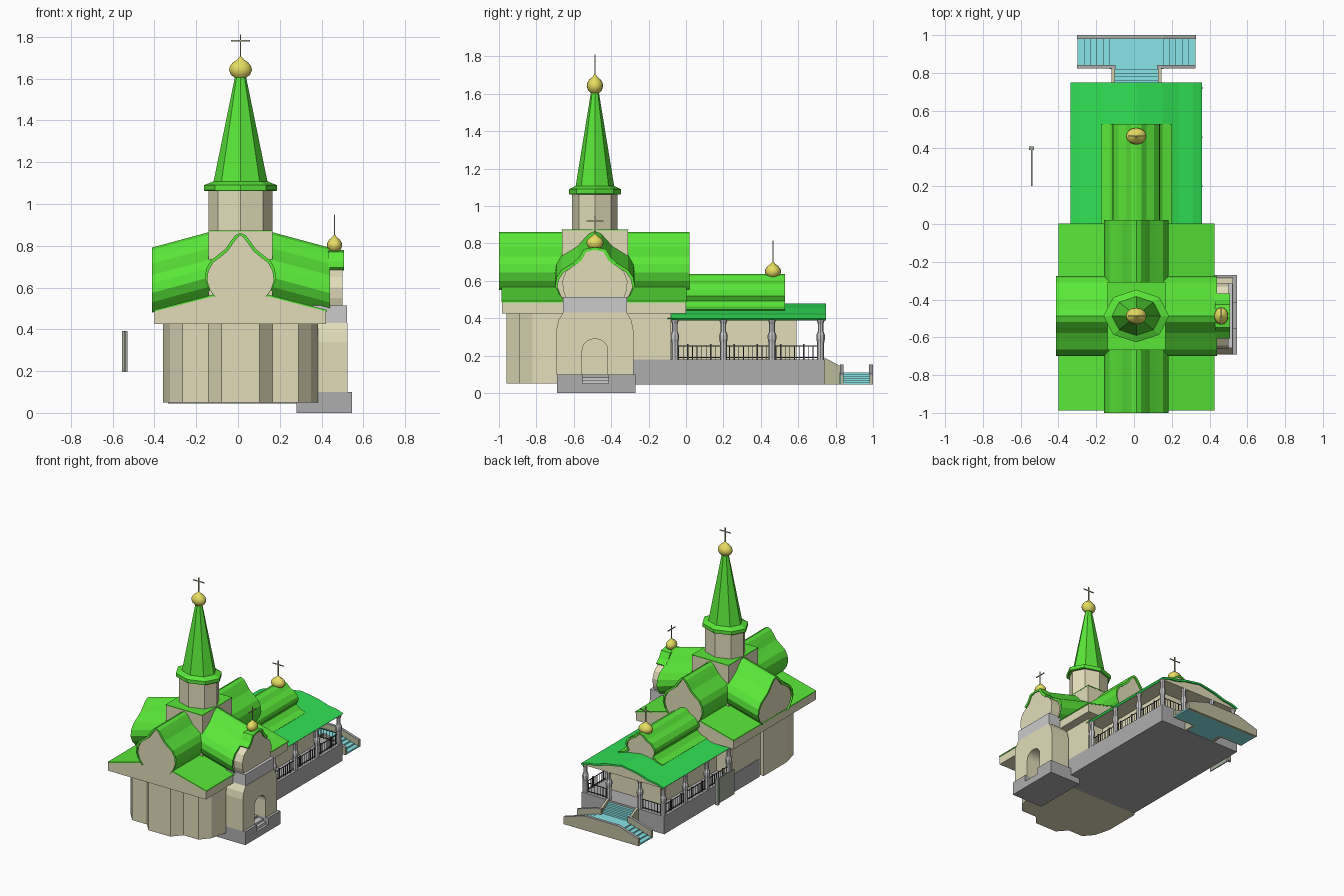
import bpy, bmesh, math
from mathutils import Vector

if "Cube" in bpy.data.objects:
    bpy.data.objects.remove(bpy.data.objects["Cube"])

CX, CY = 0.012, -0.487          # church axis and tower centre


def mat(name, r, g, b):
    m = bpy.data.materials.new(name)
    m.diffuse_color = (r, g, b, 1)
    m.use_nodes = True
    m.node_tree.nodes["Principled BSDF"].inputs["Base Color"].default_value = m.diffuse_color
    return m


GREEN = mat("roof_green", 0.10, 0.80, 0.04)
GREEN2 = mat("porch_green", 0.03, 0.75, 0.09)
TAN = mat("wall_tan", 0.76, 0.72, 0.49)
OLIVE = mat("stair_olive", 0.50, 0.50, 0.33)
GOLD = mat("gold", 0.80, 0.72, 0.12)
CYAN = mat("step_cyan", 0.25, 0.78, 0.80)
STONE = mat("stone", 0.42, 0.42, 0.42)
PALE = mat("pale_stone", 0.66, 0.66, 0.66)
BLACK = mat("iron", 0.06, 0.06, 0.06)
PANEL = mat("panel_grey_green", 0.36, 0.42, 0.34)


def finish(name, bm, m):
    bmesh.ops.recalc_face_normals(bm, faces=bm.faces)
    me = bpy.data.meshes.new(name)
    bm.to_mesh(me)
    bm.free()
    me.materials.append(m)
    ob = bpy.data.objects.new(name, me)
    bpy.context.collection.objects.link(ob)
    return ob


def add_box(bm, x0, x1, y0, y1, z0, z1):
    r = bmesh.ops.create_cube(bm, size=1)
    for v in r["verts"]:
        v.co = Vector(((x0 + x1) / 2 + v.co.x * (x1 - x0), (y0 + y1) / 2 + v.co.y * (y1 - y0),
                       (z0 + z1) / 2 + v.co.z * (z1 - z0)))


def boxes(name, m, *dims):
    bm = bmesh.new()
    for d in dims:
        add_box(bm, *d)
    return finish(name, bm, m)


def prism(name, pts, axis, a, b, m, zf=None):
    """Extrude a 2D outline along an axis; zf adds a height offset from x."""
    bm = bmesh.new()
    place = {"x": lambda p, t: (t, p[0], p[1]), "y": lambda p, t: (p[0], t, p[1]),
             "z": lambda p, t: (p[0], p[1], t)}[axis]
    ends = [[bm.verts.new(place(p, t)) for p in pts] for t in (a, b)]
    bm.faces.new(ends[0])
    bm.faces.new(ends[1])
    for i in range(len(pts)):
        j = (i + 1) % len(pts)
        bm.faces.new((ends[0][i], ends[0][j], ends[1][j], ends[1][i]))
    if zf:
        for v in bm.verts:
            v.co.z += zf(v.co.x)
    return finish(name, bm, m)


def sym(half, c, grow=0.0):
    """Mirror a half profile listed from foot to apex about c."""
    left = [(c - x - (grow if x > 0 else 0), z + grow) for x, z in half]
    right = [(c + x + grow, z + grow) for x, z in reversed(half) if x > 0]
    return left + right


def vault(name, half, c, axis, a, b, t, m, inset=0.012, zf=None):
    """Green roof shell over a tan gable-ended core."""
    prism(name + "_roof", sym(half, c) + sym(half, c, -t)[::-1], axis, a, b, m, zf)
    prism(name + "_gable", sym(half, c, -t), axis, a + inset, b - inset, TAN, zf)


def lathe(name, prof, x, y, sx, sy, n, m, smooth=False):
    bm = bmesh.new()
    rings = [[bm.verts.new((x + sx * r * math.cos(2 * math.pi * k / n),
                            y + sy * r * math.sin(2 * math.pi * k / n), z)) for k in range(n)] for r, z in prof]
    for p, q in zip(rings, rings[1:]):
        for k in range(n):
            bm.faces.new((p[k], p[(k + 1) % n], q[(k + 1) % n], q[k]))
    bm.faces.new(rings[0])
    bm.faces.new(rings[-1])
    for f in bm.faces:
        f.smooth = smooth and len(f.verts) == 4
    return finish(name, bm, m)


def cupola(name, x, y, z, rx, ry, h, top, along):
    prof = [(0.55, 0), (0.85, 0.15), (1, 0.36), (0.92, 0.55), (0.65, 0.73), (0.3, 0.86), (0.08, 1)]
    lathe(name + "_dome", [(r, z + k * h) for r, k in prof], x, y, rx, ry, 16, GOLD, True)
    w, d = 0.003, 0.045
    bx, by = (d, w) if along == "x" else (w, d)
    boxes(name + "_cross", OLIVE, (x - w, x + w, y - w, y + w, z + h * 0.9, top),
          (x - bx, x + bx, y - by, y + by, top - 0.032, top - 0.026))


# apse and hall walls
half = [(0.37, -0.42), (0.37, -0.70), (0.338, -0.82), (0.278, -0.89), (0.153, -0.89), (0.092, -0.96)]
plan = [(CX + x, y) for x, y in half] + [(CX - x, y) for x, y in reversed(half)]
prism("apse_walls", plan, "z", 0.05, 0.43, TAN)
boxes("hall_walls", TAN, (-0.33, 0.355, -0.45, -0.08, 0.05, 0.43))
boxes("rear_hall_walls", TAN, (-0.20, 0.225, -0.1, 0.59, 0.17, 0.42))

# main eave and low-pitch roof
prism("main_eave", [(-0.40, 0.425), (0.42, 0.425), (0.42, 0.488), (0.15, 0.56), (-0.13, 0.56), (-0.40, 0.488)],
      "y", -0.985, 0.0, TAN)
for nm, s in (("left", -1), ("right", 1)):
    prism(nm + "_roof_slope", [(CX + s * 0.413, 0.485), (CX + s * 0.413, 0.493), (CX + s * 0.12, 0.569),
                               (CX + s * 0.12, 0.56)], "y", -0.987, 0.002, GREEN)

# onion-shaped barrel roofs: long one level, side ones sloping outward
onion = [(0.128, 0.562), (0.155, 0.60), (0.170, 0.645), (0.164, 0.69), (0.142, 0.73), (0.105, 0.758),
         (0.072, 0.785), (0.048, 0.82), (0.025, 0.85), (0, 0.862)]
vault("long_barrel", onion, CX, "y", -1.0, 0.02, 0.011, GREEN)
wide = [(x * 1.25, z + 0.006) for x, z in onion]
tilt = lambda x: -0.27 * max(0, abs(x - CX) - 0.14)
vault("left_barrel", wide, CY, "x", -0.412, -0.128, 0.012, GREEN, zf=tilt)
vault("right_barrel", wide, CY, "x", 0.152, 0.44, 0.012, GREEN, zf=tilt)

# tower, spire
boxes("tower_base", TAN, (-0.14, 0.165, -0.664, -0.31, 0.5, 0.868))
boxes("tower_base_cover", GREEN, (-0.141, 0.166, -0.666, -0.308, 0.868, 0.874))
lathe("tower_drum", [(1, 0.87), (1, 1.07)], CX, CY, 0.152, 0.122, 8, TAN)
lathe("tower_spire", [(0.98, 1.062), (1, 1.066), (1, 1.09), (0.74, 1.108), (0.15, 1.61)],
      CX, CY, 0.174, 0.139, 8, GREEN)
cupola("tower", CX, CY, 1.605, 0.055, 0.044, 0.10, 1.81, "x")

# right side entrance
boxes("side_plinth", STONE, (0.28, 0.46, -0.69, -0.27, 0, 0.10), (0.46, 0.545, -0.69, -0.553, 0, 0.10),
      (0.46, 0.545, -0.415, -0.27, 0, 0.10), (0.46, 0.545, -0.553, -0.415, 0, 0.05))
boxes("side_steps", PALE, (0.46, 0.525, -0.553, -0.415, 0.05, 0.067), (0.46, 0.503, -0.553, -0.415, 0.067, 0.084))
arch = [(CY + 0.068 * math.cos(a), 0.23 + 0.06 * math.sin(a)) for a in
        [math.pi * k / 10 for k in range(11)]]
flank = [(-0.205, 0.10), (-0.205, 0.34), (-0.195, 0.39), (-0.17, 0.43)]
outer = [(CY + y, z) for y, z in flank] + [(CY - y, z) for y, z in reversed(flank)]
prism("side_arch_porch", outer + [(CY + 0.068, 0.10)] + arch + [(CY - 0.068, 0.10)], "x", 0.37, 0.525, TAN)
boxes("side_band", PALE, (0.36, 0.522, -0.657, -0.315, 0.43, 0.515))
bell = [(0.165, 0.515), (0.180, 0.56), (0.184, 0.61), (0.165, 0.66), (0.12, 0.695), (0.085, 0.725), (0.06, 0.77), (0, 0.78)]
prism("side_gable", sym(bell, CY, -0.01), "x", 0.40, 0.50, TAN)
cap = bell[4:]
prism("side_gable_cap", sym(cap, CY) + sym(cap, CY, -0.014)[::-1], "x", 0.43, 0.508, GREEN)
cupola("side", 0.462, CY, 0.772, 0.037, 0.046, 0.08, 0.95, "y")

# rear gallery floor, ceiling, roofs
boxes("gallery_base", STONE, (-0.335, 0.36, -0.40, 0.74, 0.045, 0.18))
boxes("gallery_ceiling", TAN, (-0.32, 0.345, -0.09, 0.735, 0.388, 0.402))
low = [(0.348, 0.40), (0.30, 0.418), (0.225, 0.428), (0.14, 0.455), (0, 0.478)]
vault("gallery", low, CX, "y", -0.10, 0.748, 0.012, GREEN2)
small = [(0.188, 0.448), (0.14, 0.462), (0.108, 0.492), (0.125, 0.52), (0.122, 0.55), (0.095, 0.582),
         (0.055, 0.602), (0.028, 0.628), (0, 0.636)]
vault("rear_barrel", small, CX, "y", -0.05, 0.53, 0.01, GREEN)
cupola("rear", CX, 0.465, 0.617, 0.054, 0.044, 0.085, 0.815, "x")

# gallery columns
XL, XR = -0.315, 0.34
spots = [(x, y) for x in (XL, XR) for y in (-0.06, 0.20, 0.46, 0.72)] + [(-0.118, 0.72), (0.142, 0.72)]
for i, (x, y) in enumerate(spots):
    lathe(f"column_{i}", [(0.019, 0.18), (0.019, 0.27), (0.023, 0.29), (0.023, 0.31), (0.015, 0.33), (0.015, 0.37),
                          (0.02, 0.385), (0.02, 0.39)], x, y, 1, 1, 8, PALE)

# iron railings
rails = []
W = 0.0022
for x in (XL, XR):
    for z in (0.19, 0.252):
        rails.append((x - W, x + W, -0.05, 0.71, z - W, z + W))
    for k in range(31):
        y, w = -0.04 + k * 0.0248, (0.004 if k % 5 == 2 else 0.0018)
        rails.append((x - w, x + w, y - w, y + w, 0.18, 0.262 if k % 5 == 2 else 0.252))
for x0, x1 in ((XL, -0.118), (0.142, XR)):
    for z in (0.19, 0.252):
        rails.append((x0, x1, 0.72 - W, 0.72 + W, z - W, z + W))
    for k in range(1, 8):
        x = x0 + (x1 - x0) * k / 8
        rails.append((x - 0.0018, x + 0.0018, 0.718, 0.722, 0.18, 0.252))
boxes("gallery_railings", BLACK, *rails)

# rear stair: straight flight, landing, two side flights
steps = [(-0.105, 0.13, 0.74, 0.76 + k * 0.02, 0.05, 0.166 - k * 0.014) for k in range(4)]
steps.append((-0.13, 0.155, 0.82, 0.98, 0.045, 0.11))
for k in range(1, 6):
    d = k * 0.034
    steps.append((-0.13 - d, 0.155 + d, 0.835, 0.98, 0.045, 0.11 - k * 0.0105))
boxes("rear_steps", CYAN, *steps)
for nm, x in (("left", -0.118), ("right", 0.128)):
    prism(nm + "_stair_cheek", [(0.74, 0.045), (0.84, 0.045), (0.84, 0.145), (0.82, 0.147), (0.74, 0.19)],
          "x", x, x + 0.018, OLIVE)


def parapet(name, pts, y0, y1):
    prism(name, pts, "y", y0, y1, OLIVE)
    top = pts[1:-1]
    prism(name + "_coping", top + [(x, z + 0.006) for x, z in reversed(top)], "y", y0 - 0.001, y1, STONE)


parapet("outer_parapet", [(-0.302, 0.045), (-0.302, 0.095), (-0.13, 0.148), (0.155, 0.148), (0.327, 0.095),
                          (0.327, 0.045)], 0.98, 1.0)
for nm, s in (("left", -1), ("right", 1)):
    parapet(nm + "_inner_parapet", [(CX + s * 0.314, 0.045), (CX + s * 0.314, 0.095), (CX + s * 0.142, 0.148),
                                    (CX + s * 0.11, 0.148), (CX + s * 0.11, 0.045)], 0.825, 0.843)

# free-standing side panel with its post
boxes("side_panel", PANEL, (-0.546, -0.538, 0.20, 0.40, 0.20, 0.39))
boxes("side_panel_post", PANEL, (-0.555, -0.530, 0.392, 0.41, 0.195, 0.392))
